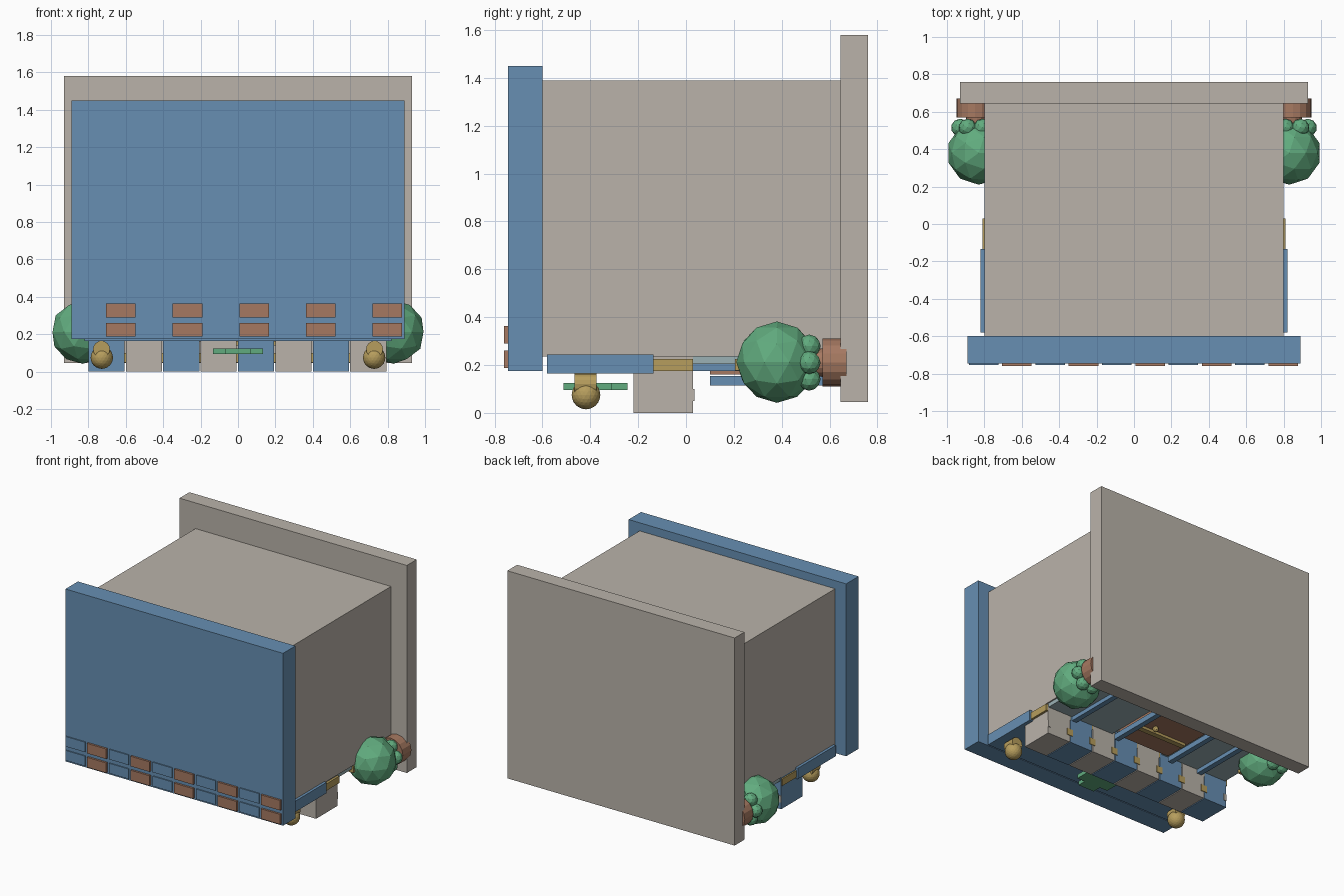
import bpy, bmesh, math
from mathutils import Matrix, Vector

old = bpy.data.objects.get("Cube")
if old:
    bpy.data.objects.remove(old, do_unlink=True)


def material(name, rgb):
    m = bpy.data.materials.new(name)
    m.use_nodes = True
    m.diffuse_color = (*rgb, 1)
    m.node_tree.nodes["Principled BSDF"].inputs["Base Color"].default_value = (*rgb, 1)
    return m


stone = material("warm grey", (0.49, 0.45, 0.40))
blue = material("blue", (0.135, 0.275, 0.45))
brown = material("brick brown", (0.38, 0.19, 0.12))
green = material("leaf green", (0.12, 0.41, 0.21))
gold = material("gold", (0.47, 0.34, 0.11))
glass = material("pale glass", (0.33, 0.44, 0.46))


def finish(name, bm, mat):
    mesh = bpy.data.meshes.new(name)
    bm.to_mesh(mesh)
    bm.free()
    mesh.materials.append(mat)
    obj = bpy.data.objects.new(name, mesh)
    bpy.context.collection.objects.link(obj)
    return obj


def box(name, x, y, z, mat):
    """Box from (min, max) pairs."""
    bm = bmesh.new()
    bmesh.ops.create_cube(bm, size=1)
    for v in bm.verts:
        v.co = Vector([(a + b) / 2 + c * (b - a) for (a, b), c in zip((x, y, z), v.co)])
    return finish(name, bm, mat)


def ball(name, centre, r, mat, detail=2):
    bm = bmesh.new()
    bmesh.ops.create_icosphere(bm, subdivisions=detail, radius=r,
                               matrix=Matrix.Translation(centre))
    return finish(name, bm, mat)


def rod(name, centre, r_back, r_front, length, mat, sides=16):
    """Cylinder or cone along y."""
    bm = bmesh.new()
    turn = Matrix.Translation(centre) @ Matrix.Rotation(math.pi / 2, 4, "X")
    bmesh.ops.create_cone(bm, cap_ends=True, segments=sides, radius1=r_back,
                          radius2=r_front, depth=length, matrix=turn)
    return finish(name, bm, mat)


# Main masses
box("main_block", (-0.8, 0.8), (-0.6, 0.65), (0.235, 1.39), stone)
box("base_slab", (-0.93, 0.93), (0.645, 0.76), (0.045, 1.58), stone)
box("roof_slab", (-0.89, 0.89), (-0.745, -0.6), (0.175, 1.45), blue)
box("sign_board", (-0.82, 0.82), (-0.58, -0.135), (0.165, 0.245), blue)

# Two rows of tiles along the roof edge
for row, z in enumerate((0.187, 0.29)):
    for i in range(10):
        x = -0.883 + i * 0.178
        depth = 0.015 if i % 2 else 0.008
        box(f"roof_tile_{row}_{i}", (x, x + 0.158), (-0.745 - depth, -0.74),
            (z, z + 0.074), brown if i % 2 else blue)

# Striped awning, with a trim rail and small tabs on the rim
for i in range(8):
    x = -0.8 + i * 0.2
    box(f"awning_stripe_{i}", (x, x + 0.193), (-0.22, 0.03), (0, 0.235),
        stone if i % 2 else blue)
box("awning_rail", (-0.81, 0.81), (-0.135, 0.029), (0.175, 0.226), gold)
for i in range(9):
    x = -0.8 + i * 0.2
    box(f"awning_tab_{i}", (max(x - 0.025, -0.8), min(x + 0.025, 0.795)),
        (0.028, 0.035), (0.05, 0.1), stone if i in (0, 8) else gold)

# Green cross in front of the sign board
bm = bmesh.new()
a, b = 0.067, 0.133
corners = [(a, a), (a, b), (-a, b), (-a, a), (-b, a), (-b, -a),
           (-a, -a), (-a, -b), (a, -b), (a, -a), (b, -a), (b, a)]
face = bm.faces.new([bm.verts.new((x, y - 0.378, 0.095)) for x, y in corners])
top = bmesh.ops.extrude_face_region(bm, geom=[face])["geom"]
bmesh.ops.translate(bm, vec=(0, 0, 0.03),
                    verts=[v for v in top if isinstance(v, bmesh.types.BMVert)])
bmesh.ops.recalc_face_normals(bm, faces=bm.faces)
finish("sign_cross", bm, green)

# Door
box("door", (-0.22, 0.22), (0.1, 0.645), (0.16, 0.24), brown)
box("door_bar", (-0.2, 0.2), (0.27, 0.31), (0.14, 0.165), gold)
ball("door_knob", (0.1, 0.35, 0.145), 0.022, gold)

# Mirrored parts
for side, s in (("left", 1), ("right", -1)):
    def span(near, far):
        return tuple(sorted((s * near, s * far)))

    box(f"{side}_window", span(0.22, 0.79), (0.03, 0.645), (0.205, 0.24), glass)
    box(f"{side}_mullion", span(0.54, 0.58), (0.03, 0.645), (0.175, 0.21), blue)
    box(f"{side}_door_post", span(0.22, 0.26), (0.1, 0.645), (0.115, 0.155), blue)
    box(f"{side}_window_catch", span(0.76, 0.8), (0.205, 0.25), (0.178, 0.225), gold)

    # Lamp
    rod(f"{side}_lamp_stem", (s * 0.73, -0.42, 0.12), 0.045, 0.045, 0.09, gold)
    ball(f"{side}_lamp_globe", (s * 0.728, -0.418, 0.075), 0.06, gold, 3)

    # Potted bush
    rod(f"{side}_pot", (s * 0.85, 0.62, 0.21), 0.1, 0.1, 0.1, brown)
    rod(f"{side}_pot_neck", (s * 0.84, 0.535, 0.21), 0.06, 0.05, 0.08, brown)
    ball(f"{side}_bush", (s * 0.83, 0.38, 0.212), 0.17, green)
    for i in range(6):
        t = i * math.pi / 3
        ball(f"{side}_leaf_{i}", (s * (0.85 + 0.08 * math.cos(t)), 0.515,
                                  0.21 + 0.08 * math.sin(t)), 0.048, green)
